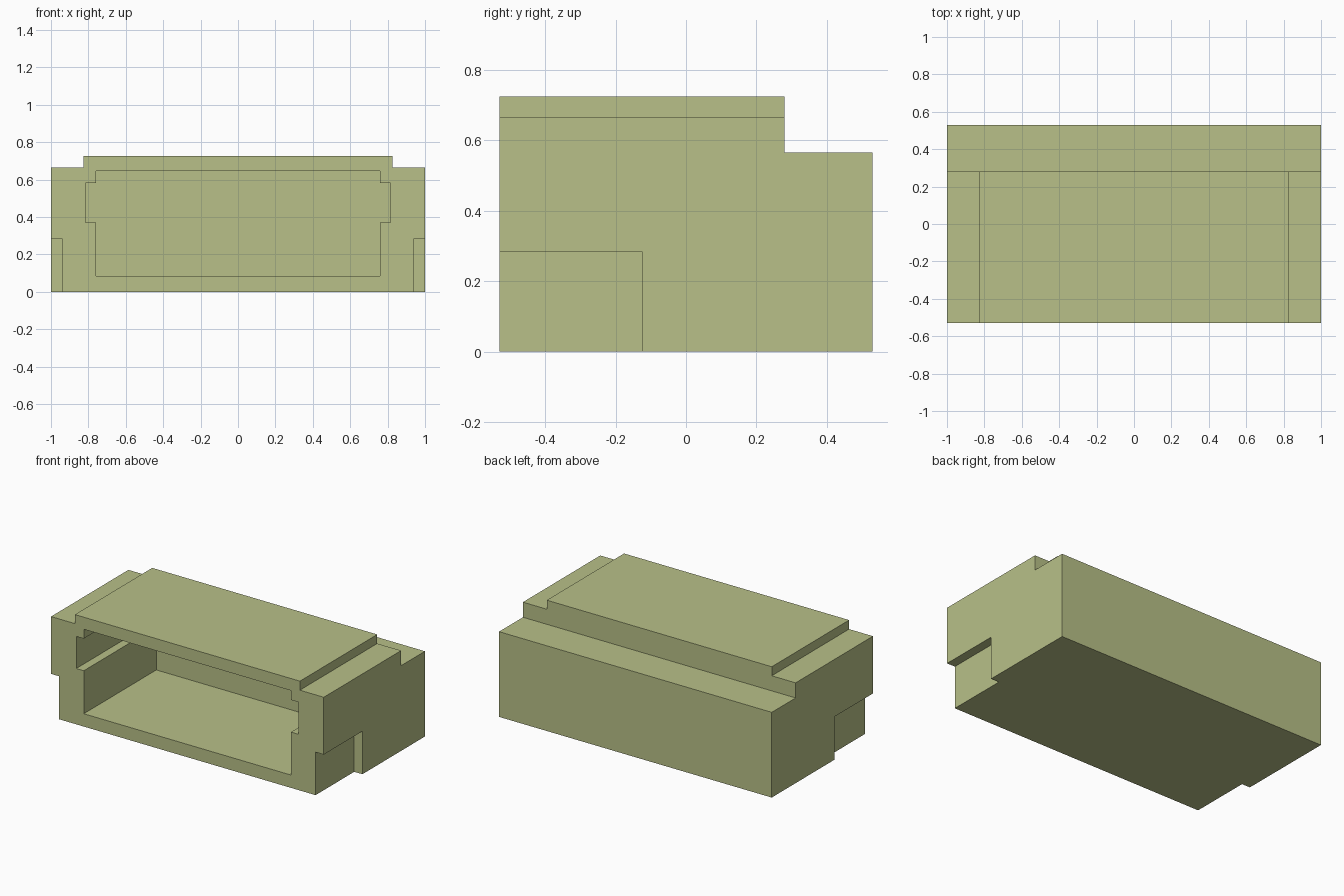
import bpy
import bmesh
from mathutils import Vector

cube = bpy.data.objects.get("Cube")
if cube:
    bpy.data.objects.remove(cube, do_unlink=True)

# Single olive material
OLIVE = (0.479, 0.527, 0.246, 1.0)
olive = bpy.data.materials.new("olive_green")
olive.use_nodes = True
olive.diffuse_color = OLIVE
olive.node_tree.nodes["Principled BSDF"].inputs["Base Color"].default_value = OLIVE


def prism(name, points, direction):
    """Extrude a closed outline of 3D points along a direction."""
    bm = bmesh.new()
    face = bm.faces.new([bm.verts.new(p) for p in points])
    result = bmesh.ops.extrude_face_region(bm, geom=[face], use_keep_orig=True)
    moved = [g for g in result["geom"] if isinstance(g, bmesh.types.BMVert)]
    bmesh.ops.translate(bm, verts=moved, vec=Vector(direction))
    bmesh.ops.recalc_face_normals(bm, faces=bm.faces)
    mesh = bpy.data.meshes.new(name)
    bm.to_mesh(mesh)
    bm.free()
    mesh.materials.append(olive)
    obj = bpy.data.objects.new(name, mesh)
    bpy.context.collection.objects.link(obj)
    return obj


def box(name, x0, x1, y0, y1, z0, z1):
    outline = [(x0, y0, z0), (x1, y0, z0), (x1, y0, z1), (x0, y0, z1)]
    return prism(name, outline, (0, y1 - y0, 0))


def cut(target, cutter):
    """Subtract a cutter from the target, then discard the cutter."""
    cutter.hide_render = True
    mod = target.modifiers.new("cut", "BOOLEAN")
    mod.operation = "DIFFERENCE"
    mod.solver = "EXACT"
    mod.object = cutter
    bpy.context.view_layer.objects.active = target
    bpy.ops.object.modifier_apply(modifier=mod.name)
    bpy.data.objects.remove(cutter, do_unlink=True)


FRONT, BACK, STEP = -0.53, 0.53, 0.28

# Housing: side profile with a lower ledge along the back
side = [(FRONT, 0), (BACK, 0), (BACK, 0.565), (STEP, 0.565), (STEP, 0.725), (FRONT, 0.725)]
housing = prism("housing", [(-1, y, z) for y, z in side], (2, 0, 0))

# Lowered shoulders on top and lower front notches on both sides
for s in (-1, 1):
    shoulder = sorted((s * 0.825, s * 1.1))
    cut(housing, box("shoulder_cutter", *shoulder, -0.7, 0.7, 0.665, 0.9))
    notch = sorted((s * 0.94, s * 1.1))
    cut(housing, box("notch_cutter", *notch, -0.7, -0.125, -0.1, 0.285))

# Front cavity with a wider slot in each side wall
half = [(0.76, 0.085), (0.76, 0.37), (0.815, 0.37), (0.815, 0.583), (0.76, 0.583), (0.76, 0.645)]
opening = half + [(-x, z) for x, z in reversed(half)]
cut(housing, prism("cavity_cutter", [(x, -0.7, z) for x, z in opening], (0, 0.93, 0)))
